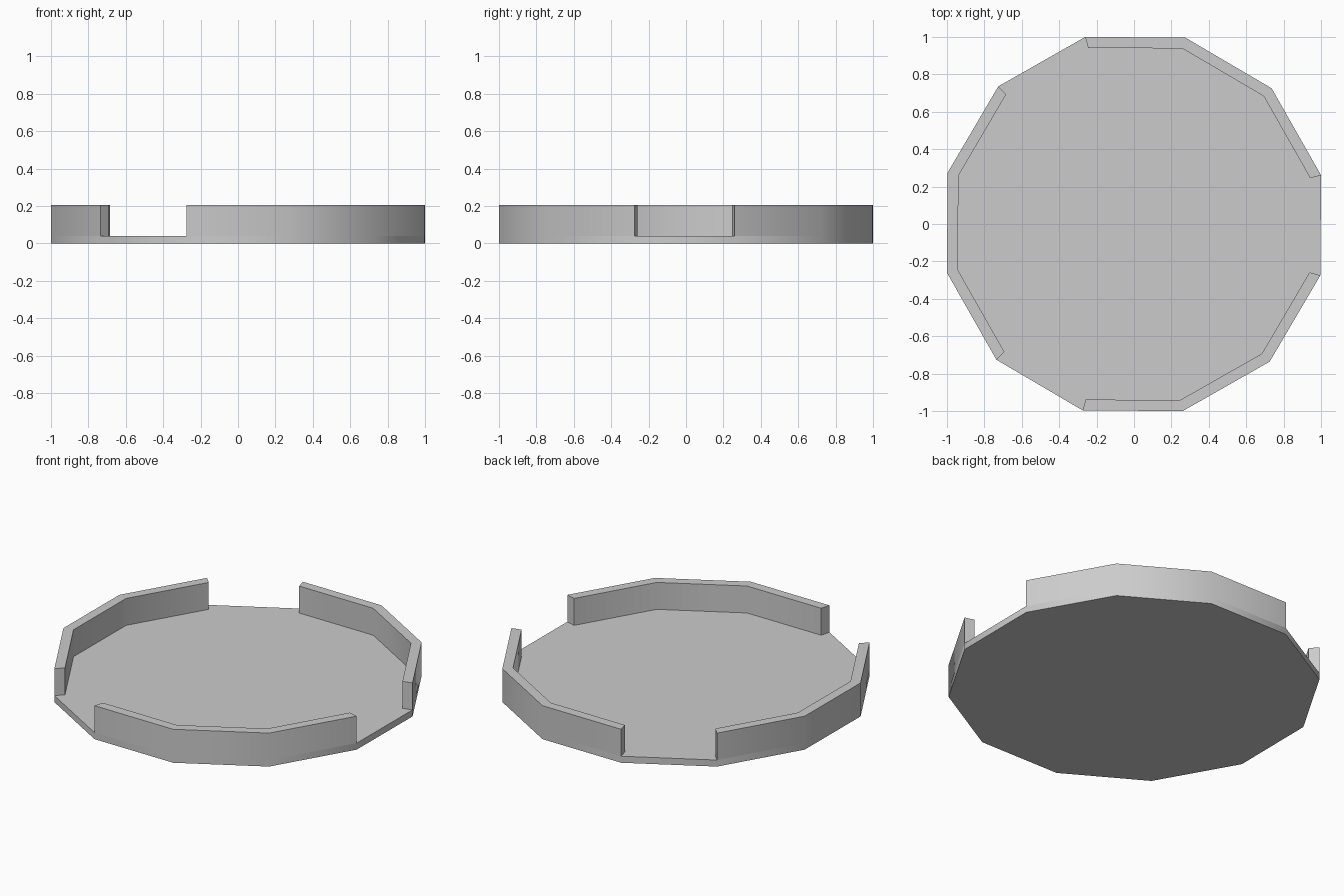
import bpy, bmesh, math
from mathutils import Matrix

if "Cube" in bpy.data.objects:
    bpy.data.objects.remove(bpy.data.objects["Cube"])

SIDES, RADIUS = 12, 1.0335
BASE_H, TOP_H, WALL = 0.04, 0.205, 0.06

bm = bmesh.new()

# Twelve-sided base plate, turned very slightly
turn = math.radians(14.6)
ring = [bm.verts.new((RADIUS * math.cos(turn + i * math.tau / SIDES),
                      RADIUS * math.sin(turn + i * math.tau / SIDES), 0))
        for i in range(SIDES)]
bottom = bm.faces.new(ring)
ext = bmesh.ops.extrude_face_region(bm, geom=[bottom], use_keep_orig=True)["geom"]
floor = [g for g in ext if isinstance(g, bmesh.types.BMFace)][0]
bmesh.ops.translate(bm, verts=floor.verts[:], vec=(0, 0, BASE_H))
bmesh.ops.recalc_face_normals(bm, faces=bm.faces[:])

# Rim band around the floor
rim = bmesh.ops.inset_individual(bm, faces=[floor], thickness=WALL)["faces"]


def is_gap(face):
    # Every fourth side stays open: at 0, 120 and 240 degrees
    c = face.calc_center_median()
    side = round(math.degrees(math.atan2(c.y, c.x)) / 30) % SIDES
    return side % 4 == 0


# Raise three wall sections
walls = [f for f in rim if f is not floor and not is_gap(f)]
ext = bmesh.ops.extrude_face_region(bm, geom=walls)["geom"]
bmesh.ops.translate(bm, vec=(0, 0, TOP_H - BASE_H),
                    verts=[g for g in ext if isinstance(g, bmesh.types.BMVert)])

# Merge flat leftovers so outside walls and floor are clean
bmesh.ops.dissolve_limit(bm, angle_limit=math.radians(1),
                         verts=bm.verts[:], edges=bm.edges[:])
bmesh.ops.recalc_face_normals(bm, faces=bm.faces[:])

mesh = bpy.data.meshes.new("tray")
bm.to_mesh(mesh)
bm.free()
tray = bpy.data.objects.new("tray", mesh)
bpy.context.collection.objects.link(tray)

# Soft shading around the sides, crisp rims and ends
bpy.context.view_layer.objects.active = tray
tray.select_set(True)
bpy.ops.object.shade_smooth_by_angle(angle=math.radians(40))
